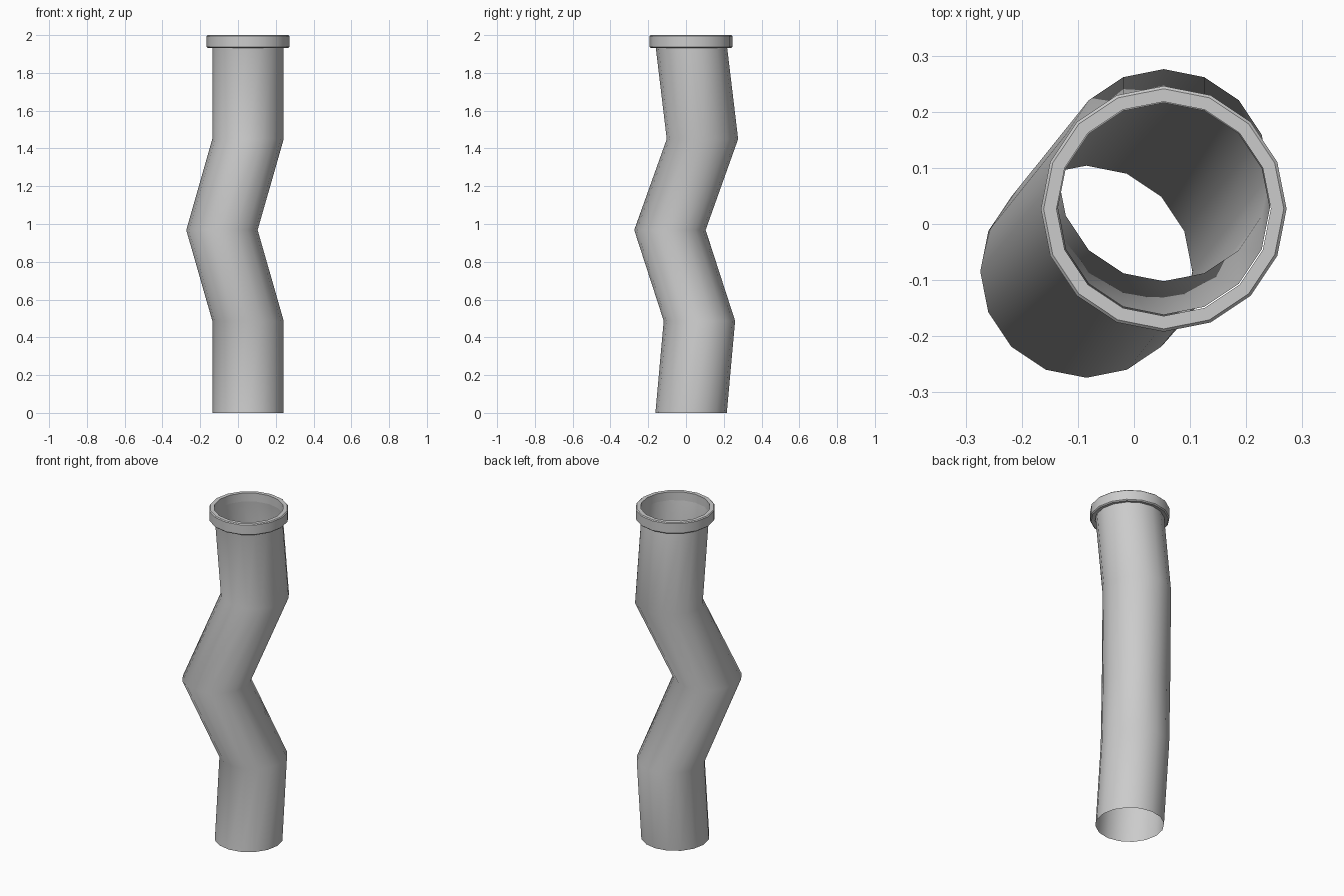
import bpy, bmesh, math

if "Cube" in bpy.data.objects:
    bpy.data.objects.remove(bpy.data.objects["Cube"])

SIDES = 16


def sweep(name, rings, closed=False):
    """Bridge level rings given as (x, y, z, radius) into a surface."""
    bm = bmesh.new()
    loops = []
    for x, y, z, r in rings:
        loops.append([bm.verts.new((x + r * math.cos(2 * math.pi * i / SIDES),
                                    y + r * math.sin(2 * math.pi * i / SIDES), z))
                      for i in range(SIDES)])
    pairs = list(zip(loops, loops[1:]))
    if closed:
        pairs.append((loops[-1], loops[0]))
    for a, b in pairs:
        for i in range(SIDES):
            j = (i + 1) % SIDES
            bm.faces.new((a[i], a[j], b[j], b[i]))
    mesh = bpy.data.meshes.new(name)
    bm.to_mesh(mesh)
    bm.free()
    obj = bpy.data.objects.new(name, mesh)
    bpy.context.collection.objects.link(obj)
    bpy.ops.object.select_all(action='DESELECT')
    obj.select_set(True)
    bpy.context.view_layer.objects.active = obj
    return obj


# Crooked thin-walled pipe, open at both ends
R = 0.189
path = [(0.053, 0.027, 0.0), (0.053, 0.071, 0.487), (-0.085, -0.085, 0.968),
        (0.053, 0.087, 1.45), (0.053, 0.027, 1.95)]
sweep("pipe", [(x, y, z, R) for x, y, z in path])
bpy.ops.object.shade_smooth()

# Collar around the top mouth, with chamfered outer edges
profile = [(0.191, 1.936), (0.213, 1.932), (0.219, 1.938),
           (0.219, 1.995), (0.214, 2.0), (0.191, 2.0)]
sweep("collar", [(0.053, 0.027, z, r) for r, z in profile], closed=True)
bpy.ops.object.shade_smooth_by_angle(angle=math.radians(30))
